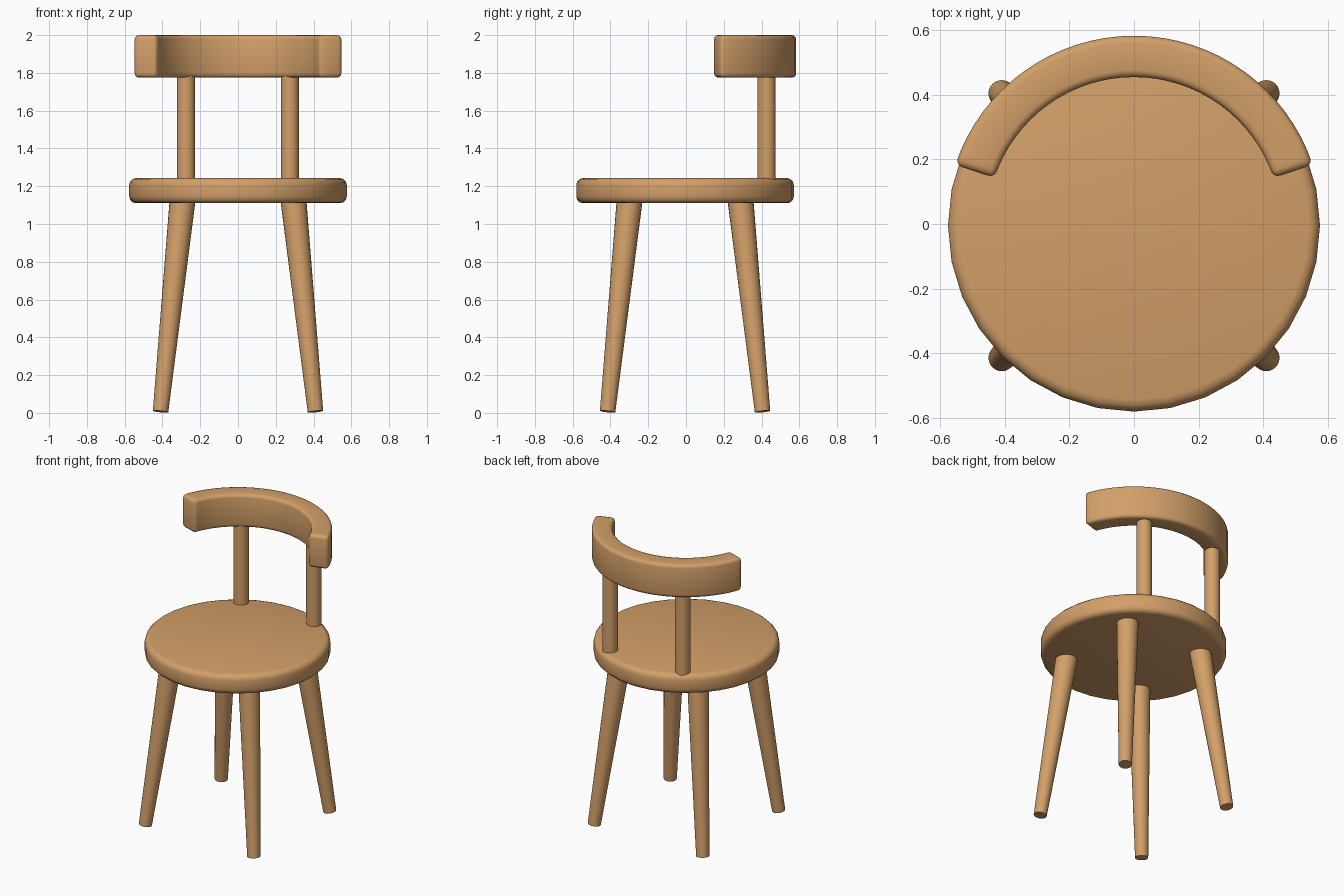
import bpy, bmesh, math
from mathutils import Vector

if "Cube" in bpy.data.objects:
    bpy.data.objects.remove(bpy.data.objects["Cube"])

wood = bpy.data.materials.new("warm wood")
wood.diffuse_color = (0.65, 0.35, 0.14, 1)
wood.use_nodes = True
wood.node_tree.nodes["Principled BSDF"].inputs["Base Color"].default_value = wood.diffuse_color


def finish(name, bm, bevel=0, segments=2):
    """Turn a bmesh into a smooth-shaded wooden part with optional rounded edges."""
    bmesh.ops.recalc_face_normals(bm, faces=bm.faces)
    me = bpy.data.meshes.new(name)
    bm.to_mesh(me)
    bm.free()
    me.materials.append(wood)
    ob = bpy.data.objects.new(name, me)
    bpy.context.collection.objects.link(ob)
    bpy.ops.object.select_all(action='DESELECT')
    ob.select_set(True)
    bpy.context.view_layer.objects.active = ob
    if bevel:
        mod = ob.modifiers.new("rounded edges", 'BEVEL')
        mod.width = bevel
        mod.segments = segments
        mod.limit_method = 'ANGLE'
        mod.angle_limit = math.radians(40)
        bpy.ops.object.modifier_apply(modifier=mod.name)
    bpy.ops.object.shade_smooth_by_angle(angle=math.radians(32))
    return ob


def rod(name, start, end, r1, r2, sides=24, bevel=0, segments=2):
    """Round bar from start to end, with radius r1 at the start and r2 at the end."""
    a, b = Vector(start), Vector(end)
    bm = bmesh.new()
    bmesh.ops.create_cone(bm, cap_ends=True, segments=sides, radius1=r1,
                          radius2=r2, depth=(b - a).length)
    turn = Vector((0, 0, 1)).rotation_difference(b - a).to_matrix()
    for v in bm.verts:
        v.co = turn @ v.co + (a + b) / 2
    return finish(name, bm, bevel, segments)


CY = -0.005  # the seat and legs sit slightly forward of the centre

# Round seat
rod("seat", (0, CY, 1.11), (0, CY, 1.243), 0.576, 0.576, 32, 0.036, 3)

# Four splayed, tapered legs
for sx, side in ((-1, "left"), (1, "right")):
    for sy, place in ((-1, "front"), (1, "back")):
        rod(f"{place}_{side}_leg",
            (sx * 0.41, CY + sy * 0.41, 0.007),
            (sx * 0.291, CY + sy * 0.291, 1.15), 0.041, 0.069)
    # Post holding the backrest
    rod(f"{side}_back_post", (sx * 0.275, 0.427, 1.18),
        (sx * 0.275, 0.427, 1.84), 0.048, 0.048)

# Curved backrest rail, a rectangle swept along an arc
bm = bmesh.new()
steps, a0 = 32, math.radians(18.3)
rings = []
for i in range(steps + 1):
    a = a0 + (math.pi - 2 * a0) * i / steps
    rings.append([bm.verts.new((r * math.cos(a), r * math.sin(a), z))
                  for r, z in ((0.455, 1.775), (0.583, 1.775),
                               (0.583, 2.0), (0.455, 2.0))])
for p, q in zip(rings, rings[1:]):
    for k in range(4):
        j = (k + 1) % 4
        bm.faces.new((p[k], p[j], q[j], q[k]))
bm.faces.new(rings[0])
bm.faces.new(rings[-1])
finish("backrest_rail", bm, 0.022, 3)
